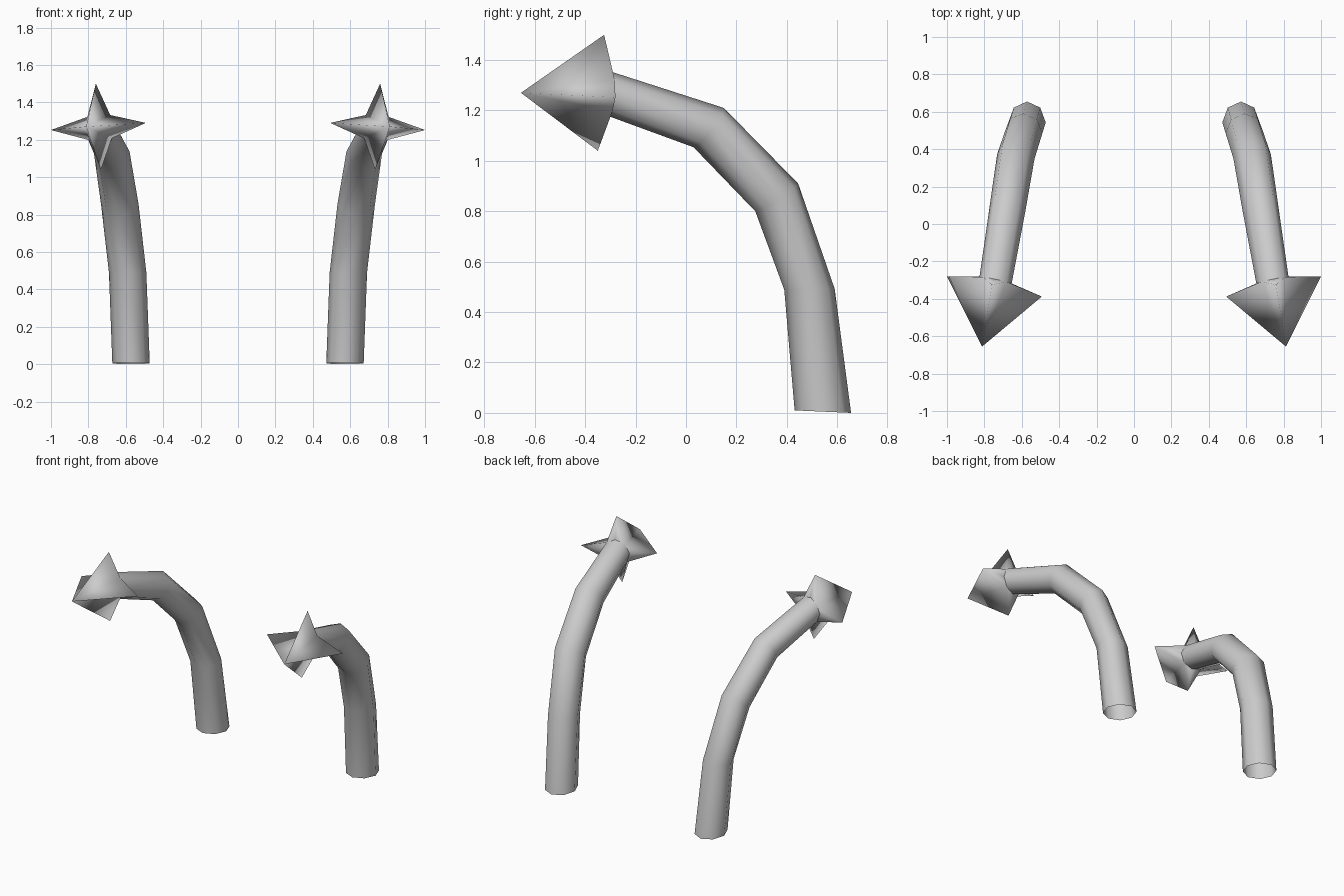
import bpy, bmesh, math
from mathutils import Vector

cube = bpy.data.objects.get("Cube")
if cube:
    bpy.data.objects.remove(cube, do_unlink=True)

grey = bpy.data.materials.new("plain_grey")
grey.use_nodes = True
COLOUR = (0.6, 0.6, 0.6, 1)
grey.diffuse_color = COLOUR
grey.node_tree.nodes["Principled BSDF"].inputs["Base Color"].default_value = COLOUR

SIDES = 8
# Rings of the bent tube: centre, sideways radius vector, back/top radius vector
RINGS = [
    ((0.572, 0.543, 0.005), (0.100, 0.000, 0.000), (0.000, 0.112, -0.005)),
    ((0.590, 0.490, 0.490), (0.100, 0.005, 0.000), (0.000, 0.100, 0.002)),
    ((0.632, 0.360, 0.855), (0.100, 0.012, -0.003), (0.000, 0.085, 0.055)),
    ((0.675, 0.090, 1.132), (0.095, 0.017, -0.006), (0.003, 0.060, 0.078)),
    ((0.740, -0.300, 1.265), (0.086, 0.018, -0.007), (0.006, 0.006, 0.088)),
]
# Arrow head: front tip and the outer, top, inner and bottom spikes
TIP = (0.812, -0.655, 1.27)
SPIKES = [(1.0, -0.28, 1.252), (0.76, -0.325, 1.50),
          (0.493, -0.388, 1.29), (0.733, -0.35, 1.04)]


def ring_points(ring):
    centre, u, v = (Vector(p) for p in ring)
    angles = [2 * math.pi * k / SIDES for k in range(SIDES)]
    return [centre + u * math.cos(a) + v * math.sin(a) for a in angles]


def make_object(name, bm, side):
    for vert in bm.verts:
        vert.co.x *= side
    bmesh.ops.recalc_face_normals(bm, faces=bm.faces)
    for face in bm.faces:
        face.smooth = True
    mesh = bpy.data.meshes.new(name)
    bm.to_mesh(mesh)
    bm.free()
    mesh.materials.append(grey)
    obj = bpy.data.objects.new(name, mesh)
    bpy.context.collection.objects.link(obj)
    return obj


def make_shaft(name, side):
    # Tube with an open base
    bm = bmesh.new()
    rows = [[bm.verts.new(p) for p in ring_points(r)] for r in RINGS]
    for low, high in zip(rows, rows[1:]):
        for k in range(SIDES):
            n = (k + 1) % SIDES
            bm.faces.new((low[k], low[n], high[n], high[k]))
    return make_object(name, bm, side)


def make_head(name, side):
    # Four-spiked head growing out of the last ring of the tube
    bm = bmesh.new()
    ring = [bm.verts.new(p) for p in ring_points(RINGS[-1])]
    tip = bm.verts.new(TIP)
    for i, point in enumerate(SPIKES):
        spike = bm.verts.new(point)
        root = ring[2 * i]
        for notch in (ring[2 * i - 1], ring[2 * i + 1]):
            bm.faces.new((tip, notch, spike))
            bm.faces.new((root, spike, notch))
    return make_object(name, bm, side)


for label, side in (("left", 1), ("right", -1)):
    make_shaft(label + "_bent_shaft", side)
    make_head(label + "_arrow_head", side)
